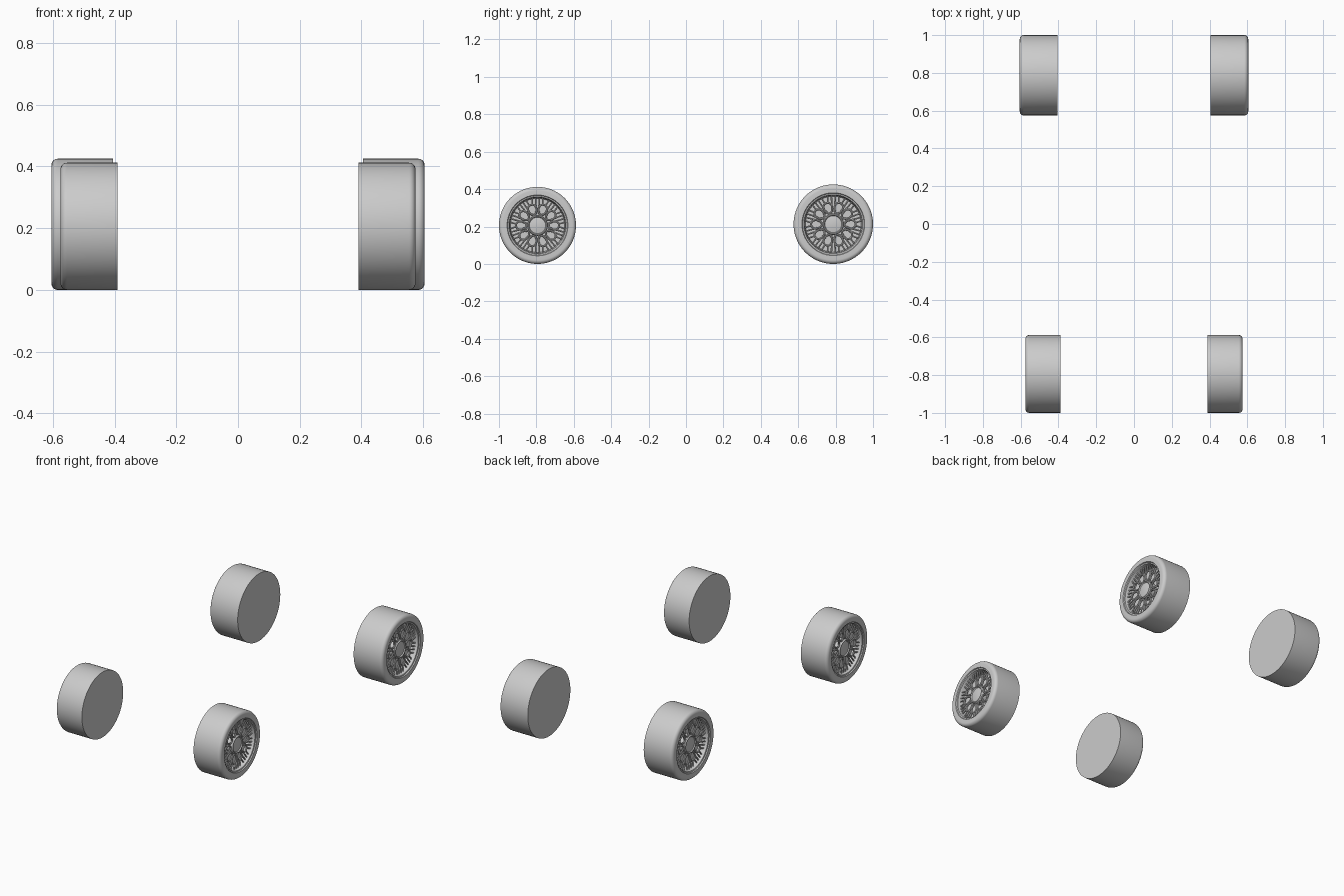
import bpy, bmesh, math
from mathutils import Matrix, Vector

cube = bpy.data.objects.get("Cube")
if cube:
    bpy.data.objects.remove(cube)

grey = bpy.data.materials.new("plain_grey")
grey.use_nodes = True
colour = (0.6, 0.6, 0.6, 1)
grey.diffuse_color = colour
grey.node_tree.nodes["Principled BSDF"].inputs["Base Color"].default_value = colour


def finish(name, mesh, place):
    obj = bpy.data.objects.new(name, mesh)
    bpy.context.collection.objects.link(obj)
    mesh.materials.clear()
    mesh.materials.append(grey)
    obj.matrix_world = place
    bpy.ops.object.select_all(action='DESELECT')
    obj.select_set(True)
    bpy.context.view_layer.objects.active = obj
    bpy.ops.object.shade_smooth_by_angle(angle=math.radians(35))
    return obj


def lathe(name, profile, place, steps=72):
    """Spin (x, radius) points about the axle."""
    bm = bmesh.new()
    verts = [bm.verts.new((x, r, 0)) for x, r in profile]
    edges = [bm.edges.new(pair) for pair in zip(verts, verts[1:])]
    bmesh.ops.spin(bm, geom=verts + edges, cent=(0, 0, 0), axis=(1, 0, 0),
                   angle=math.tau, steps=steps, use_merge=True)
    bmesh.ops.remove_doubles(bm, verts=bm.verts, dist=1e-5)
    bmesh.ops.recalc_face_normals(bm, faces=bm.faces)
    mesh = bpy.data.meshes.new(name)
    bm.to_mesh(mesh)
    bm.free()
    return finish(name, mesh, place)


def bars(name, paths, thickness, place):
    """Round bars along polylines; each path is (points, closed)."""
    curve = bpy.data.curves.new(name + "_path", 'CURVE')
    curve.dimensions = '3D'
    curve.bevel_depth = thickness
    curve.bevel_resolution = 2
    for points, closed in paths:
        spline = curve.splines.new('POLY')
        spline.points.add(len(points) - 1)
        for p, co in zip(spline.points, points):
            p.co = (*co, 1)
        spline.use_cyclic_u = closed
    helper = bpy.data.objects.new(name + "_path", curve)
    bpy.context.collection.objects.link(helper)
    graph = bpy.context.evaluated_depsgraph_get()
    mesh = bpy.data.meshes.new_from_object(helper.evaluated_get(graph))
    bpy.data.objects.remove(helper)
    return finish(name, mesh, place)


def wheel(name, side, y, radius, inner, outer):
    w, r = outer - inner, radius
    place = Matrix.Translation((side * inner, y, r))
    if side < 0:
        place = place @ Matrix.Rotation(math.pi, 4, 'Z')

    # Tyre with a closed inner face, rounded shoulder and dished rim well
    bevel = 0.1 * r
    shoulder = [(w - bevel + bevel * math.sin(a), r - bevel + bevel * math.cos(a))
                for a in (math.pi / 2 * i / 6 for i in range(7))]
    lathe(name + "_tyre_and_rim",
          [(0, 0), (0, r)] + shoulder +
          [(w, 0.79 * r), (w - 0.006, 0.775 * r), (w - 0.008, 0.74 * r),
           (w - 0.02, 0.72 * r), (w - 0.06, 0.7 * r), (w - 0.06, 0)], place)

    # Hub with a raised lip around a shallow centre cap
    lathe(name + "_hub",
          [(w - 0.06, 0.27 * r), (w - 0.025, 0.27 * r), (w - 0.019, 0.25 * r),
           (w - 0.019, 0.23 * r), (w - 0.025, 0.21 * r), (w - 0.021, 0.1 * r),
           (w - 0.02, 0)], place, 40)

    # Ten oval spoke loops and the forked arms that join them to the rim
    def polar(rad, ang):
        depth = w - 0.03 + 0.01 * (rad - 0.3)
        return (depth, rad * r * math.cos(ang), rad * r * math.sin(ang))

    loops, arms = [], []
    for k in range(10):
        a = math.tau * k / 10
        oval = []
        for i in range(20):
            t = math.tau * i / 20
            along = 0.42 + 0.14 * math.cos(t)
            across = 0.105 * math.sin(t) * (1 + 0.2 * math.cos(t))
            oval.append(polar(math.hypot(along, across), a + math.atan2(across, along)))
        loops.append((oval, True))
        for s in (-1, 1):
            arms.append(([polar(0.48, a + s * 0.24), polar(0.6, a + s * 0.24),
                          polar(0.73, a + s * 0.25)], False))
            arms.append(([polar(0.54, a + s * 0.06), polar(0.73, a + s * 0.12)], False))
    bars(name + "_spoke_loops", loops, 0.027 * r, place)
    bars(name + "_spoke_arms", arms, 0.02 * r, place)


for side, label in ((1, "left"), (-1, "right")):
    wheel("front_" + label, side, -0.794, 0.206, 0.39, 0.575)
    wheel("rear_" + label, side, 0.7875, 0.2125, 0.405, 0.605)
